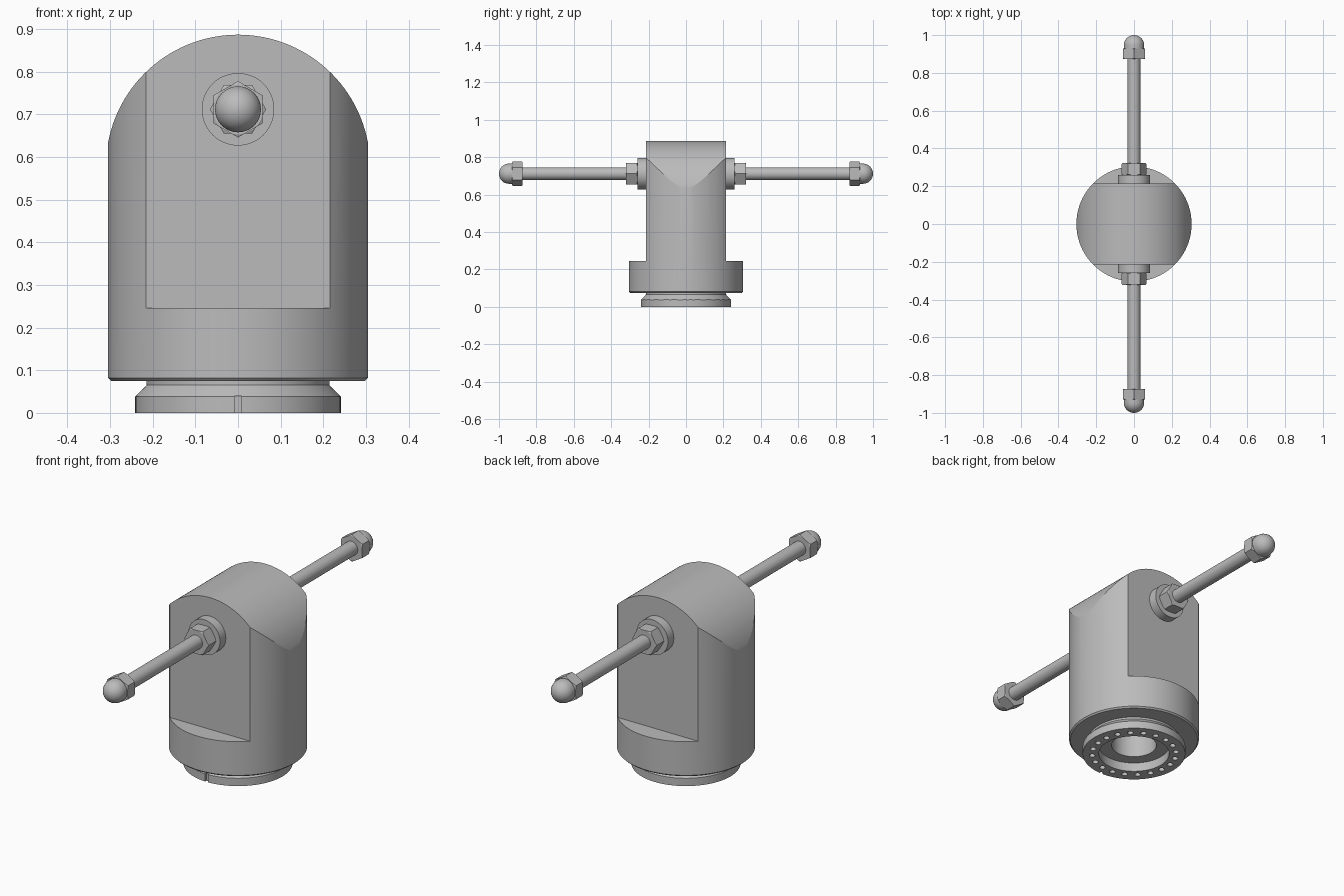
import bpy, bmesh
from math import pi, sin, cos, radians, sqrt
from mathutils import Matrix, Vector

cube = bpy.data.objects.get("Cube")
if cube:
    bpy.data.objects.remove(cube, do_unlink=True)

steel = bpy.data.materials.new("steel_grey")
steel.use_nodes = True
GREY = (0.5, 0.5, 0.5, 1)
steel.diffuse_color = GREY
steel.node_tree.nodes["Principled BSDF"].inputs["Base Color"].default_value = GREY

R = 0.305          # body radius
FLAT = 0.215       # distance of the side flats from the axis
ROD_Z = 0.712      # height of the cross rods


def make(name, bm, matrix=None):
    """Turn a bmesh into a named object."""
    if matrix:
        bm.transform(matrix)
    bmesh.ops.recalc_face_normals(bm, faces=bm.faces)
    mesh = bpy.data.meshes.new(name)
    bm.to_mesh(mesh)
    bm.free()
    obj = bpy.data.objects.new(name, mesh)
    bpy.context.collection.objects.link(obj)
    mesh.materials.append(steel)
    return obj


def lathe(name, profile, segments=96, matrix=None):
    """Revolve (radius, height) points around z."""
    bm = bmesh.new()
    verts = [bm.verts.new((r, 0, z)) for r, z in profile]
    edges = [bm.edges.new(pair) for pair in zip(verts, verts[1:])]
    if profile[0][0] > 0:
        edges.append(bm.edges.new((verts[-1], verts[0])))
    bmesh.ops.spin(bm, geom=verts + edges, axis=(0, 0, 1), cent=(0, 0, 0),
                   angle=2 * pi, steps=segments, use_merge=True)
    bmesh.ops.remove_doubles(bm, verts=bm.verts, dist=1e-5)
    return make(name, bm, matrix)


def box(name, low, high):
    bm = bmesh.new()
    bmesh.ops.create_cube(bm, size=1)
    low, high = Vector(low), Vector(high)
    size = high - low
    return make(name, bm, Matrix.Translation((low + high) / 2) @ Matrix.Diagonal((*size, 1)))


def carve(obj, cutter, operation="DIFFERENCE"):
    """Apply a boolean and discard the cutter."""
    mod = obj.modifiers.new("carve", "BOOLEAN")
    mod.object, mod.operation, mod.solver = cutter, operation, "EXACT"
    cutter.hide_render = True
    bpy.context.view_layer.objects.active = obj
    bpy.ops.object.modifier_apply(modifier=mod.name)
    bpy.data.objects.remove(cutter, do_unlink=True)


def smooth(obj, angle=25):
    bpy.ops.object.select_all(action="DESELECT")
    obj.select_set(True)
    bpy.context.view_layer.objects.active = obj
    bpy.ops.object.shade_smooth_by_angle(angle=radians(angle))


# Body: bored cylinder with an arched top
body = lathe("body", [(0, 0.16), (0.105, 0.16), (0.105, 0.075), (0.298, 0.075),
                      (R, 0.082), (R, 1), (0, 1)])
arch_r = 0.31
arch_z = 0.887 - arch_r
bm = bmesh.new()
outline = [(-arch_r, 0), (arch_r, 0)]
outline += [(arch_r * cos(a * pi / 64), arch_z + arch_r * sin(a * pi / 64)) for a in range(65)]
face = bm.faces.new([bm.verts.new((x, -0.5, z)) for x, z in outline])
extruded = bmesh.ops.extrude_face_region(bm, geom=[face])["geom"]
bmesh.ops.translate(bm, vec=(0, 1, 0), verts=[v for v in extruded if isinstance(v, bmesh.types.BMVert)])
carve(body, make("arch_cutter", bm), "INTERSECT")

# Flats on the front and back
for s in (-1, 1):
    ys = sorted((s * FLAT, s * 0.5))
    carve(body, box("flat_cutter", (-0.5, ys[0], 0.246), (0.5, ys[1], 1.2)))
smooth(body, 12)

# Base collar with recess, ring of pin holes and locating notch
collar = lathe("base_collar", [(0.105, 0.075), (0.105, 0.045), (0.165, 0.045), (0.165, 0),
                               (0.241, 0), (0.241, 0.038), (0.215, 0.065), (0.215, 0.075)])
HOLES = 20
bm = bmesh.new()
for i in range(HOLES):
    a = 2 * pi * (i + 0.5) / HOLES
    bmesh.ops.create_cone(bm, cap_ends=True, segments=16, radius1=0.014, radius2=0.014, depth=0.04,
                          matrix=Matrix.Translation((0.197 * cos(a), 0.197 * sin(a), 0)))
carve(collar, make("hole_cutter", bm))
carve(collar, box("notch_cutter", (-0.008, -0.3, -0.1), (0.008, -0.23, 0.04)))
smooth(collar)


def hex_nut(name, matrix, length, turn):
    """Hexagonal nut with rounded-off corners, along local z."""
    bm = bmesh.new()
    bmesh.ops.create_cone(bm, cap_ends=True, segments=6, radius1=0.066, radius2=0.066, depth=length,
                          matrix=Matrix.Translation((0, 0, length / 2)) @ Matrix.Rotation(turn, 4, "Z"))
    nut = make(name, bm, matrix)
    c = 0.006
    carve(nut, lathe("chamfer_cutter", [(0, -0.001), (0.057, -0.001), (0.07, c), (0.07, length - c),
                                        (0.057, length + 0.001), (0, length + 0.001)], 48, matrix), "INTERSECT")
    smooth(nut, 15)


# Cross rods with washers, nuts and domed ends
for side, s in (("front", 1), ("back", -1)):
    def along(y):
        return Matrix.Translation((0, -s * y, ROD_Z)) @ Matrix.Rotation(s * pi / 2, 4, "X")

    washer = lathe(side + "_washer", [(0, 0), (0.085, 0), (0.085, 0.045), (0, 0.045)], 48, along(FLAT))
    smooth(washer)
    hex_nut(side + "_inner_nut", along(0.26), 0.062, pi / 2)
    rod = lathe(side + "_rod", [(0, 0), (0.034, 0), (0.034, 0.7), (0, 0.7)], 32, along(0.22))
    smooth(rod)
    hex_nut(side + "_end_nut", along(0.873), 0.057, 0)
    dome_r = 0.054
    dome = [(0, 0), (dome_r, 0)]
    dome += [(dome_r * cos(a * pi / 24), 0.018 + dome_r * sin(a * pi / 24)) for a in range(12)]
    dome.append((0, 0.018 + dome_r))
    smooth(lathe(side + "_domed_cap", dome, 32, along(0.928)))
